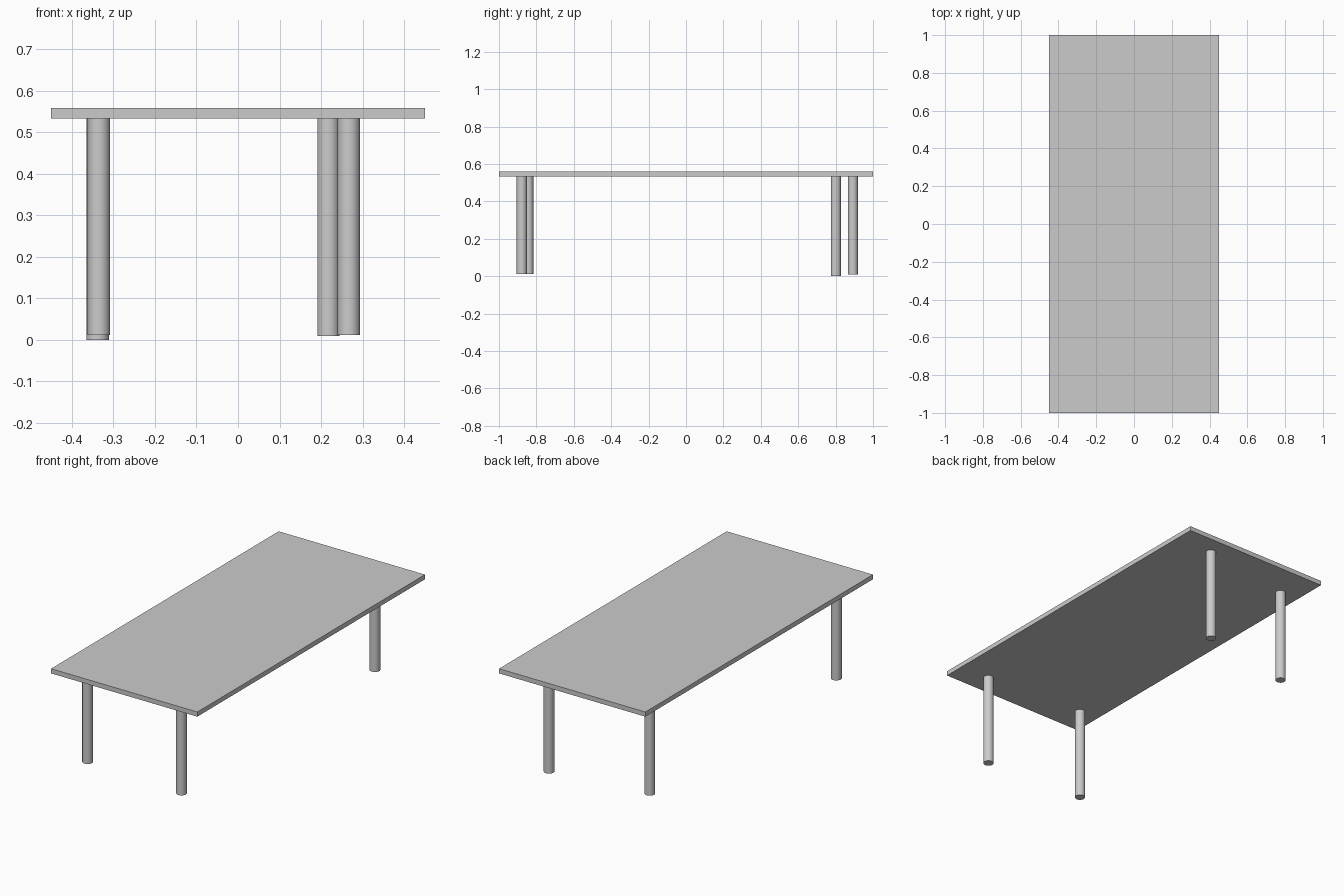
import bpy
import math

if "Cube" in bpy.data.objects:
    bpy.data.objects.remove(bpy.data.objects["Cube"])

TOP_LOW, TOP_HIGH = 0.533, 0.559
LEG_RADIUS = 0.027

# Tabletop slab
bpy.ops.mesh.primitive_cube_add(size=1, location=(0, 0, (TOP_LOW + TOP_HIGH) / 2))
tabletop = bpy.context.object
tabletop.name = "tabletop"
tabletop.scale = (0.9, 2.0, TOP_HIGH - TOP_LOW)
bpy.ops.object.transform_apply(location=False, rotation=False, scale=True)


def add_leg(name, x, y, foot):
    """Round leg from its foot height up to the underside of the top."""
    bpy.ops.mesh.primitive_cylinder_add(
        vertices=32, radius=LEG_RADIUS, depth=TOP_LOW - foot,
        location=(x, y, (TOP_LOW + foot) / 2))
    bpy.context.object.name = name
    bpy.ops.object.shade_smooth_by_angle(angle=math.radians(30))


# Legs, slightly uneven in placement and length
add_leg("front_left_leg", -0.335, -0.843, 0.012)
add_leg("front_right_leg", 0.267, -0.878, 0.012)
add_leg("back_left_leg", -0.338, 0.801, 0.0)
add_leg("back_right_leg", 0.218, 0.892, 0.009)
